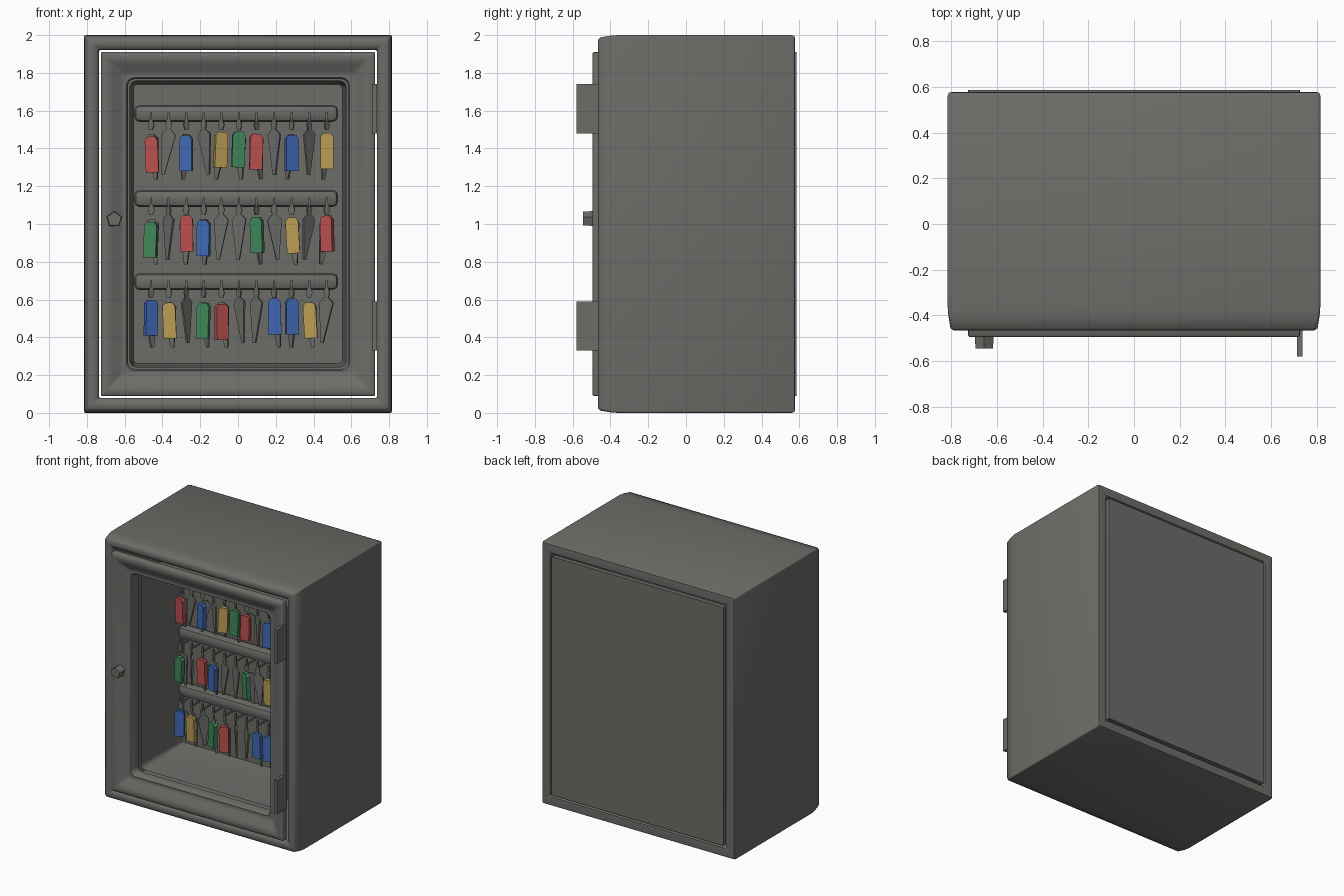
import bpy, bmesh, math, random
from mathutils import Matrix, Vector

random.seed(4)
if "Cube" in bpy.data.objects:
    bpy.data.objects.remove(bpy.data.objects["Cube"])


def material(name, rgb):
    m = bpy.data.materials.new(name)
    m.use_nodes = True
    m.diffuse_color = (*rgb, 1)
    m.node_tree.nodes["Principled BSDF"].inputs["Base Color"].default_value = (*rgb, 1)
    return m


GREY = material("grey metal", (0.15, 0.15, 0.14))
TAGS = {
    "R": material("red tag", (0.5, 0.08, 0.08)),
    "B": material("blue tag", (0.05, 0.14, 0.45)),
    "Y": material("yellow tag", (0.5, 0.34, 0.09)),
    "G": material("green tag", (0.05, 0.24, 0.1)),
}


def finish(bm, name, mat=GREY, smooth=None):
    bmesh.ops.recalc_face_normals(bm, faces=bm.faces)
    mesh = bpy.data.meshes.new(name)
    bm.to_mesh(mesh)
    bm.free()
    ob = bpy.data.objects.new(name, mesh)
    bpy.context.collection.objects.link(ob)
    mesh.materials.append(mat)
    if smooth:
        bpy.ops.object.select_all(action="DESELECT")
        ob.select_set(True)
        bpy.context.view_layer.objects.active = ob
        bpy.ops.object.shade_smooth_by_angle(angle=math.radians(smooth))
    return ob


def rounded_rect(inset, y, r, seg=4):
    """Upright rectangle set in from the outer size of the cabinet."""
    hw, hh = 0.815 - inset, 1 - inset
    pts = []
    for k, (sx, sz) in enumerate([(1, 1), (-1, 1), (-1, -1), (1, -1)]):
        for j in range(seg + 1):
            a = math.pi / 2 * (k + j / seg)
            pts.append((sx * (hw - r) + r * math.cos(a), y, 1 + sz * (hh - r) + r * math.sin(a)))
    return pts


def loft(name, rings, closed=False, caps=(), smooth=40):
    """Skin a row of (inset, y, corner radius) rectangles."""
    bm = bmesh.new()
    loops = [[bm.verts.new(p) for p in rounded_rect(*r)] for r in rings]
    pairs = list(zip(loops, loops[1:])) + ([(loops[-1], loops[0])] if closed else [])
    for a, b in pairs:
        n = len(a)
        for i in range(n):
            bm.faces.new((a[i], a[(i + 1) % n], b[(i + 1) % n], b[i]))
    for c in caps:
        bm.faces.new(loops[c])
    return finish(bm, name, smooth=smooth)


def box(name, lo, hi, bevel=0):
    bm = bmesh.new()
    size = Vector(hi) - Vector(lo)
    mid = (Vector(hi) + Vector(lo)) / 2
    bmesh.ops.create_cube(bm, size=1, matrix=Matrix.Translation(mid) @ Matrix.Diagonal((*size, 1)))
    if bevel:
        bmesh.ops.bevel(bm, geom=bm.edges[:], offset=bevel, segments=2, affect="EDGES", profile=0.5)
    return finish(bm, name, smooth=40)


def prism(name, outline, depth, place, mat=GREY):
    """Extrude an x-z outline evenly about y = 0 and place it."""
    bm = bmesh.new()
    face = bm.faces.new([bm.verts.new((x, -depth / 2, z)) for x, z in outline])
    ext = bmesh.ops.extrude_face_region(bm, geom=[face])
    verts = [v for v in ext["geom"] if isinstance(v, bmesh.types.BMVert)]
    bmesh.ops.translate(bm, verts=verts, vec=(0, depth, 0))
    bmesh.ops.transform(bm, matrix=place, verts=bm.verts)
    return finish(bm, name, mat)


# Cabinet shell: an open tube with rounded rims
loft("cabinet_shell", [
    (0.0, 0.56, 0.01), (0.006, 0.575, 0.01), (0.03, 0.578, 0.01), (0.07, 0.575, 0.01),
    (0.08, 0.56, 0.005), (0.08, -0.44, 0.005), (0.072, -0.458, 0.01), (0.05, -0.465, 0.01),
    (0.025, -0.465, 0.015), (0.012, -0.455, 0.015), (0.003, -0.4, 0.012), (0.0, -0.36, 0.01),
], closed=True, smooth=50)

# Back panel
loft("back_panel", [(0.09, 0.55, 0.005), (0.09, 0.585, 0.005)], caps=(0, -1))

# Door frame with a sloped inner moulding
loft("door_frame", [
    (0.09, -0.45, 0.005), (0.09, -0.488, 0.005), (0.096, -0.495, 0.008), (0.125, -0.495, 0.01),
    (0.15, -0.488, 0.015), (0.19, -0.455, 0.02), (0.212, -0.447, 0.03), (0.225, -0.45, 0.04),
    (0.232, -0.44, 0.04), (0.232, -0.37, 0.04), (0.22, -0.36, 0.04),
], closed=True, smooth=50)

# Inner compartment
loft("inner_compartment", [
    (0.24, -0.35, 0.04), (0.25, -0.1, 0.03), (0.258, 0.12, 0.02), (0.262, 0.14, 0.02),
], caps=(-1,), smooth=50)

# Hinges and door knob
for name, z in (("upper_hinge", 1.61), ("lower_hinge", 0.46)):
    box(name, (0.712, -0.58, z - 0.13), (0.736, -0.46, z + 0.13))
bm = bmesh.new()
bmesh.ops.create_cone(bm, cap_ends=True, segments=5, radius1=0.044, radius2=0.04, depth=0.06,
                      matrix=Matrix.Translation((-0.655, -0.515, 1.025)) @ Matrix.Rotation(math.pi / 2, 4, "X"))
finish(bm, "door_knob", smooth=30)

# Key racks, hooks, rings, keys and tags
ROWS = [(1.54, "R-B-YGR-B-Y"), (1.09, "G-RB--G-Y-R"), (0.65, "BY-GR--BBY-")]
KEY = [(-0.038, -0.02), (-0.015, 0.01), (0.015, 0.01), (0.04, -0.015), (0.008, -0.23), (-0.008, -0.23)]
TAG = [(-0.034, -0.19), (0.034, -0.19), (0.034, -0.02), (0.02, 0), (-0.02, 0), (-0.034, -0.02)]

for r, (z0, codes) in enumerate(ROWS, 1):
    box(f"key_rack_{r}", (-0.55, 0.05, z0), (0.53, 0.14, z0 + 0.09), bevel=0.03)
    for i, code in enumerate(codes):
        x = -0.46 + 0.093 * i
        tag = f"{r}_{i + 1}"
        box(f"hook_{tag}", (x - 0.006, -0.03, z0), (x + 0.006, 0.06, z0 + 0.012))
        box(f"hook_tip_{tag}", (x - 0.006, -0.042, z0), (x + 0.006, -0.03, z0 + 0.05))
        # Split ring
        turn = Matrix.Rotation(random.uniform(-0.9, 0.9), 4, "Z")
        ring = [(0.018 * math.cos(a * math.pi / 3), 0.032 * math.sin(a * math.pi / 3)) for a in range(6)]
        prism(f"key_ring_{tag}", ring, 0.008, Matrix.Translation((x, -0.035, z0 - 0.015)) @ turn)
        # Key blade
        tilt = Matrix.Rotation(random.uniform(-0.16, 0.16), 4, "Y")
        drop = 0.05 if code == "-" else 0.075
        back = -0.03 if code == "-" else -0.005
        prism(f"key_{tag}", KEY, 0.012, Matrix.Translation((x, back, z0 - drop)) @ turn @ tilt)
        # Coloured tag
        if code in TAGS:
            turn = Matrix.Rotation(random.uniform(-0.5, 0.5), 4, "Z")
            tilt = Matrix.Rotation(random.uniform(-0.06, 0.06), 4, "Y")
            place = Matrix.Translation((x, -0.045, z0 - 0.06 + random.uniform(-0.02, 0.015)))
            prism(f"key_tag_{tag}", TAG, 0.03, place @ turn @ tilt, TAGS[code])
